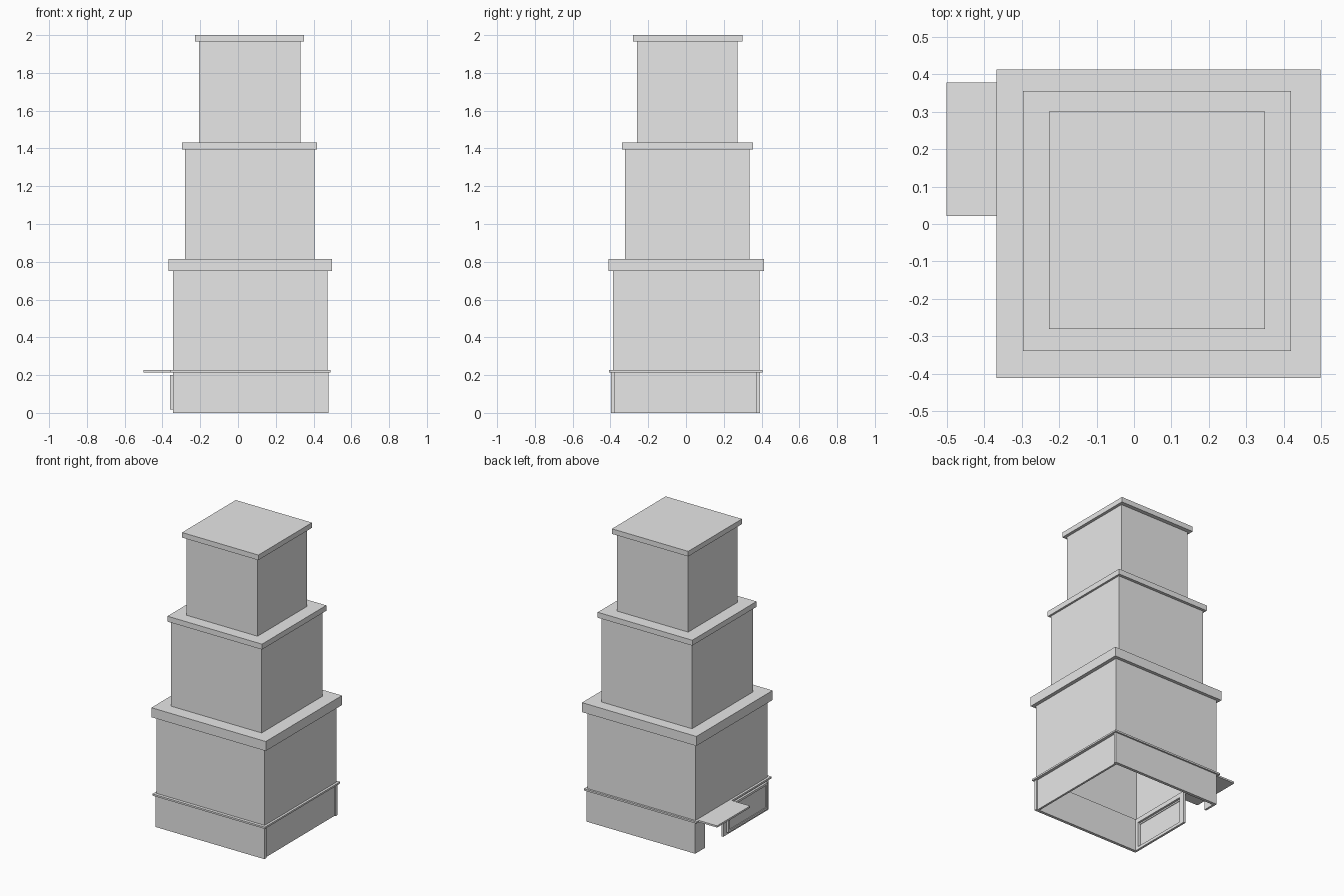
import bpy
import bmesh

cube = bpy.data.objects.get("Cube")
if cube:
    bpy.data.objects.remove(cube, do_unlink=True)

stone = bpy.data.materials.new("light_grey")
stone.use_nodes = True
GREY = (0.8, 0.8, 0.8, 1)
stone.diffuse_color = GREY
stone.node_tree.nodes["Principled BSDF"].inputs["Base Color"].default_value = GREY


def finish(name, bm):
    mesh = bpy.data.meshes.new(name)
    bm.to_mesh(mesh)
    bm.free()
    mesh.materials.append(stone)
    obj = bpy.data.objects.new(name, mesh)
    bpy.context.collection.objects.link(obj)
    return obj


def add_box(bm, x, y, z):
    """Add a box spanning the given (low, high) ranges."""
    verts = bmesh.ops.create_cube(bm, size=1)["verts"]
    for v in verts:
        v.co = [lo + (c + 0.5) * (hi - lo) for c, (lo, hi) in zip(v.co, (x, y, z))]


def box(name, x, y, z):
    bm = bmesh.new()
    add_box(bm, x, y, z)
    return finish(name, bm)


def open_shell(name, x, y, z):
    """Box without a floor."""
    bm = bmesh.new()
    add_box(bm, x, y, z)
    bm.normal_update()
    floor = [f for f in bm.faces if f.normal.z < -0.5]
    bmesh.ops.delete(bm, geom=floor, context="FACES")
    return finish(name, bm)


def frame(name, x, y, z, axis, rim):
    """Rectangular ring made of four bars, open along x or z."""
    bm = bmesh.new()
    if axis == "z":
        for lo, hi in ((y[0], y[0] + rim), (y[1] - rim, y[1])):
            add_box(bm, x, (lo, hi), z)
        for lo, hi in ((x[0], x[0] + rim), (x[1] - rim, x[1])):
            add_box(bm, (lo, hi), (y[0] + rim, y[1] - rim), z)
    else:
        for lo, hi in ((y[0], y[0] + rim), (y[1] - rim, y[1])):
            add_box(bm, x, (lo, hi), z)
        for lo, hi in ((z[0], z[0] + rim), (z[1] - rim, z[1])):
            add_box(bm, x, (y[0] + rim, y[1] - rim), (lo, hi))
    return finish(name, bm)


# Three stacked storeys, the lowest one hollow from below
open_shell("lower_storey", (-0.345, 0.473), (-0.387, 0.39), (0.22, 0.75))
box("middle_storey", (-0.28, 0.405), (-0.323, 0.335), (0.81, 1.395))
box("upper_storey", (-0.207, 0.33), (-0.26, 0.272), (1.425, 1.97))

# Overhanging roof slabs
box("lower_roof", (-0.367, 0.498), (-0.411, 0.412), (0.75, 0.815))
box("middle_roof", (-0.296, 0.419), (-0.339, 0.355), (1.395, 1.432))
box("upper_roof", (-0.227, 0.35), (-0.28, 0.3), (1.965, 2.0))

# Ground floor walls, with the left one set back between its neighbours
TOP = 0.216
box("front_wall", (-0.345, 0.478), (-0.397, -0.377), (0, TOP))
box("back_wall", (-0.345, 0.478), (0.373, 0.393), (0, TOP))
box("left_wall", (0.455, 0.469), (-0.377, 0.373), (0, TOP))

# Right wall: corner post, doorway, door post, and shop window surround
RIGHT = (-0.345, -0.33)
box("corner_post", RIGHT, (0.29, 0.373), (0, TOP))
box("door_post", RIGHT, (0.05, 0.09), (0, TOP))
box("window_end_post", RIGHT, (-0.377, -0.355), (0, TOP))
box("window_sill", RIGHT, (-0.355, 0.05), (0, 0.02))
box("window_lintel", RIGHT, (-0.355, 0.05), (0.195, TOP))
frame("window_frame", (-0.36, -0.345), (-0.37, 0.055), (0.018, 0.2), "x", 0.015)
box("window_pane", (-0.354, -0.349), (-0.355, 0.04), (0.033, 0.185))

# Thin string course around the building and the canopy over the doorway
BAND = (0.214, 0.226)
frame("string_course", (-0.361, 0.489), (-0.408, 0.404), BAND, "z", 0.031)
box("door_canopy", (-0.5, -0.345), (0.021, 0.378), (0.2145, 0.2265))
